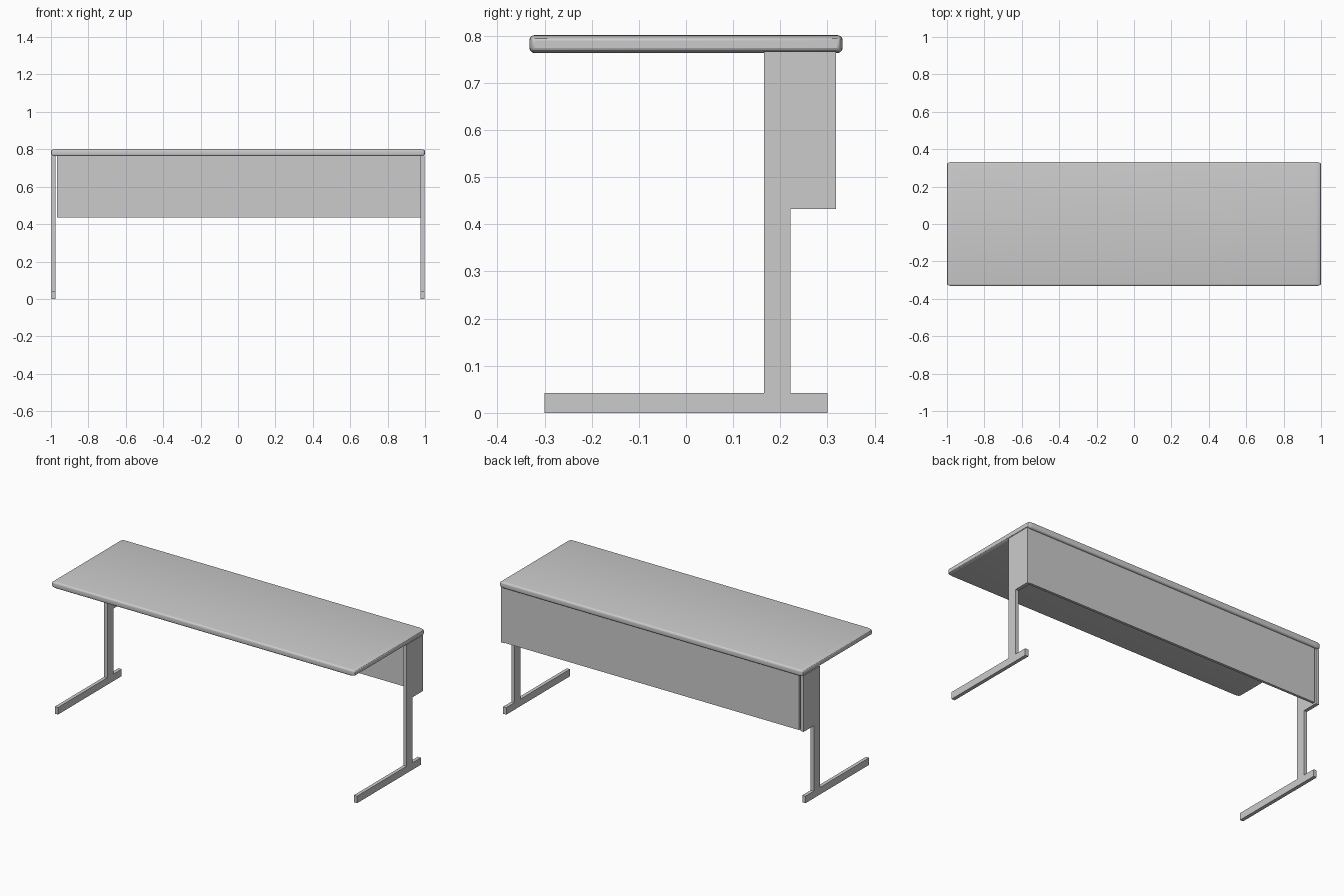
import bpy

if "Cube" in bpy.data.objects:
    bpy.data.objects.remove(bpy.data.objects["Cube"])


def box(name, x, y, z):
    """Axis-aligned box from (min, max) ranges."""
    bpy.ops.mesh.primitive_cube_add(size=1)
    ob = bpy.context.object
    ob.name = name
    for v in ob.data.vertices:
        v.co = [a + (b - a) * (c + 0.5) for (a, b), c in zip((x, y, z), v.co)]
    return ob


# Table top: soft edge, stretched along its length so the ends taper more gently
top = box("table_top", (-0.333, 0.333), (-0.332, 0.332), (0.763, 0.801))
bev = top.modifiers.new("soft_edge", 'BEVEL')
bev.width = 0.011
bev.segments = 4
bpy.ops.object.modifier_apply(modifier=bev.name)
for v in top.data.vertices:
    v.co.x *= 1 / 0.333
bpy.ops.object.shade_smooth_by_angle()

# Leg frames: foot, post and panel bracket on each side
for side, (x0, x1) in (("left", (-0.998, -0.977)), ("right", (0.975, 0.996))):
    box(side + "_foot", (x0, x1), (-0.30, 0.30), (0, 0.042))
    box(side + "_post", (x0, x1), (0.165, 0.222), (0.042, 0.766))
    box(side + "_bracket", (x0, x1), (0.222, 0.318), (0.432, 0.766))

# Modesty panel across the back
box("modesty_panel", (-0.968, 0.975), (0.303, 0.318), (0.435, 0.766))
